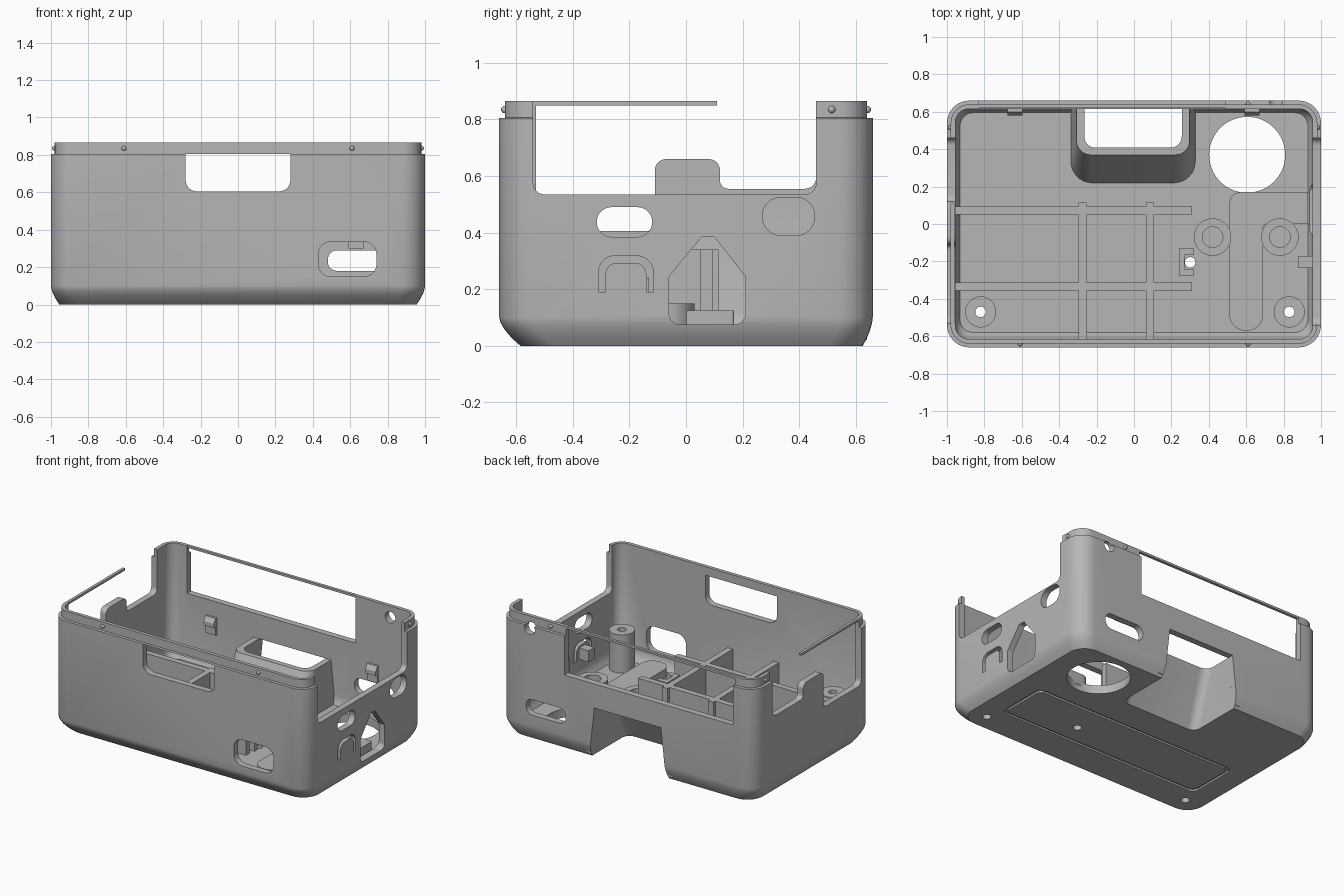
import bpy, bmesh, math
from mathutils import Vector, Matrix

if "Cube" in bpy.data.objects:
    bpy.data.objects.remove(bpy.data.objects["Cube"])

grey = bpy.data.materials.new("plain_grey")
grey.use_nodes = True
grey.diffuse_color = (0.47, 0.47, 0.47, 1)
grey.node_tree.nodes["Principled BSDF"].inputs["Base Color"].default_value = grey.diffuse_color


def fillet(points, radii, steps=8):
    """Round the corners of a 2D polygon."""
    out, n = [], len(points)
    for i, point in enumerate(points):
        r = radii[i] if isinstance(radii, (list, tuple)) else radii
        p = Vector(point)
        if r == 0:
            out.append(p)
            continue
        d1 = (Vector(points[i - 1]) - p).normalized()
        d2 = (Vector(points[(i + 1) % n]) - p).normalized()
        half = d1.angle(d2) / 2
        start = p + d1 * (r / math.tan(half))
        end = p + d2 * (r / math.tan(half))
        c = p + (d1 + d2).normalized() * (r / math.sin(half))
        v1, v2 = start - c, end - c
        turn = math.atan2(v1.x * v2.y - v1.y * v2.x, v1.dot(v2))
        for k in range(steps + 1):
            a = turn * k / steps
            out.append(c + Vector((v1.x * math.cos(a) - v1.y * math.sin(a),
                                   v1.x * math.sin(a) + v1.y * math.cos(a))))
    return out


def rect(u0, u1, v0, v1, r=0):
    return fillet([(u0, v0), (u1, v0), (u1, v1), (u0, v1)], r)


def circle(u, v, r, n=40):
    return [Vector((u + r * math.cos(math.tau * k / n), v + r * math.sin(math.tau * k / n)))
            for k in range(n)]


def loft(name, rings):
    """Skin a stack of 3D rings with equal point counts and cap both ends."""
    bm = bmesh.new()
    rows = [[bm.verts.new(p) for p in ring] for ring in rings]
    for a, b in zip(rows, rows[1:]):
        for i in range(len(a)):
            bm.faces.new((a[i - 1], a[i], b[i], b[i - 1]))
    bm.faces.new(rows[0])
    bm.faces.new(rows[-1])
    bmesh.ops.recalc_face_normals(bm, faces=bm.faces)
    mesh = bpy.data.meshes.new(name)
    bm.to_mesh(mesh)
    bm.free()
    mesh.materials.append(grey)
    ob = bpy.data.objects.new(name, mesh)
    bpy.context.collection.objects.link(ob)
    return ob


def level(points, z):
    return [(p[0], p[1], z) for p in points]


def prism(name, points, axis, a, b):
    place = {"x": lambda p, d: (d, p[0], p[1]),
             "y": lambda p, d: (p[0], d, p[1]),
             "z": lambda p, d: (p[0], p[1], d)}[axis]
    return loft(name, [[place(p, d) for p in points] for d in (a, b)])


def box(name, x0, x1, y0, y1, z0, z1):
    return prism(name, rect(x0, x1, y0, y1), "z", z0, z1)


def cut(target, cutter):
    cutter.hide_render = True
    mod = target.modifiers.new("cut", "BOOLEAN")
    mod.operation, mod.solver, mod.object = "DIFFERENCE", "EXACT", cutter
    bpy.context.view_layer.objects.active = target
    bpy.ops.object.modifier_apply(modifier=mod.name)
    bpy.data.objects.remove(cutter)


# Case body: eased lower edge, straight walls, stepped lip
rings = []
for k in range(7):
    t = k / 6
    e = (1 - t) ** 1.6
    rings.append(level(rect(-1 + .045 * e, 1 - .045 * e, -.66 + .075 * e, .66 - .035 * e, .12), .1 * t))
rings.append(level(rect(-1, 1, -.66, .66, .12), .805))
rings += [level(rect(-.98, .98, -.64, .64, .1), z) for z in (.806, .865)]
case = loft("case_shell", rings)
cut(case, loft("cavity", [level(rect(-.93, .93, -.58, .595, .07), .06),
                          level(rect(-.945, .945, -.6, .61, .07), .085),
                          level(rect(-.955, .955, -.615, .615, .07), .12),
                          level(rect(-.955, .955, -.615, .615, .07), .95)]))

# Front wall openings
cut(case, prism("notch", fillet([(-.28, .605), (.28, .605), (.28, .805), (-.28, .805)],
                                [.06, .06, 0, 0]), "y", -.75, -.55))
cut(case, prism("slot", rect(.43, .74, .15, .335, .065), "y", -.75, -.55))

# Back wall openings
cut(case, prism("window", rect(-.83, .49, .53, .95), "y", .55, .75))
cut(case, prism("slot", rect(.48, .79, .18, .29, .05), "y", .55, .75))
cut(case, prism("hole", circle(.76, .785, .04), "y", .55, .75))

# Left (+x) wall openings
cut(case, prism("opening", fillet([(-.54, .535), (.46, .535), (.46, .95), (-.54, .95)],
                                  [.04, .04, 0, 0]), "x", .9, 1.1))
cut(case, prism("slot", rect(-.315, -.12, .385, .49, .051), "x", .9, 1.1))
cut(case, prism("slot", rect(.27, .455, .39, .525, .066), "x", .9, 1.1))
cut(case, prism("house", fillet([(-.06, .075), (.21, .075), (.21, .245), (.1, .385),
                                 (.055, .385), (-.06, .245)], [.04, .04, .02, .01, .01, .02]),
                "x", .9, 1.1))
outer = fillet([(-.31, .19), (-.115, .19), (-.115, .318), (-.31, .318)], [0, 0, .06, .06])
inner = fillet([(-.285, .19), (-.14, .19), (-.14, .293), (-.285, .293)], [0, 0, .04, .04])
cut(case, prism("button_slot", outer[1:] + outer[:1] + inner[:1] + inner[:0:-1], "x", .9, 1.1))

# Right (-x) wall opening with its raised tab
cut(case, prism("opening", fillet([(-.53, .95), (-.53, .405), (-.11, .405), (-.11, .66), (.12, .66),
                                   (.12, .555), (.46, .555), (.46, .95)],
                                  [0, .04, .03, .04, .04, .03, .04, 0]), "x", -1.1, -.9))

# Floor holes and the shallow groove underneath
cut(case, prism("round_hole", circle(.605, .37, .203, 64), "z", -.1, .3))
cut(case, prism("pin_hole", circle(.3, -.205, .028), "z", -.1, .3))
for x in (-.82, .83):
    cut(case, prism("screw_hole", circle(x, -.47, .028), "z", -.1, .3))
groove = prism("groove", rect(-.8, .8, -.36, .02, .05), "z", -.05, .012)
cut(groove, prism("island", rect(-.78, .78, -.34, 0, .035), "z", -.1, .1))
cut(case, groove)


# Sloped duct through the floor and back wall
def duct_ring(z, half, y0, y1, r):
    return level(fillet([(-half - .005, y0), (half - .005, y0), (half - .005, y1), (-half - .005, y1)],
                        [r, r, 0, 0]), z)


def duct_void(top):
    return loft("duct_void", [duct_ring(z, .3 - .11 * z, .235 + .48 * z, .75, .06)
                              for z in (-.05, top)])


duct = loft("back_duct", [duct_ring(.02, .337, .2, .64, .12), duct_ring(.36, .302, .37, .64, .075)])
cut(duct, duct_void(.42))
cut(case, duct_void(.36))

# Thin rails bridging the lip openings
box("back_rail", -.85, .51, .62, .64, .85, .865)
box("right_rail", -.98, -.96, -.55, .11, .85, .865)

# Floor dividers
for y in (.073, -.335):
    box("long_divider", -.965, .31, y - .021, y + .021, .05, .34)
for x in (-.275, .085):
    box("cross_divider", x - .021, x + .021, -.63, .115, .05, .34)

# Low raised pad with a side arm
prism("floor_pad", fillet([(.51, -.57), (.69, -.57), (.69, 0), (.93, 0), (.93, .17), (.51, .17)],
                          [.085, .085, .02, .01, .01, .06]), "z", .04, .125)

# Hollow bosses and corner posts
for x in (.42, .78):
    boss = prism("floor_boss", circle(x, -.07, .1), "z", .05, .15)
    cut(boss, prism("bore", circle(x, -.07, .055), "z", .1, .3))
for x in (-.82, .83):
    post = prism("corner_post", circle(x, -.47, .083), "z", .03, .33)
    cut(post, prism("bore", circle(x, -.47, .028), "z", -.1, .5))

# Small C bracket and button block
bracket = box("c_bracket", .24, .32, -.275, -.13, .05, .24)
cut(bracket, box("gap", .27, .35, -.24, -.165, 0, .3))
box("button_block", .88, .965, -.235, -.17, .2, .28)

# Clips on the inside of the back wall
for x in (-.635, .63):
    prism("wall_clip", [(.63, .3), (.6, .3), (.6, .35), (.58, .36), (.58, .39), (.6, .42), (.63, .42)],
          "x", x - .04, x + .04)

# Snap bumps around the lip
spots = [(x, y) for x in (-.61, .61) for y in (-.641, .641)] + [(s * .981, .515) for s in (-1, 1)]
for x, y in spots:
    if (x, y) == (-.61, .641):
        continue
    bpy.ops.mesh.primitive_uv_sphere_add(segments=16, ring_count=8, radius=.013, location=(x, y, .835))
    bump = bpy.context.object
    bump.name = "snap_bump"
    bump.data.materials.append(grey)

# Smooth the curves, keep the edges crisp
bpy.ops.object.select_all(action="DESELECT")
for ob in bpy.context.collection.objects:
    if ob.type == "MESH" and grey.name in ob.data.materials:
        ob.select_set(True)
        bpy.context.view_layer.objects.active = ob
bpy.ops.object.shade_smooth_by_angle(angle=math.radians(30))
